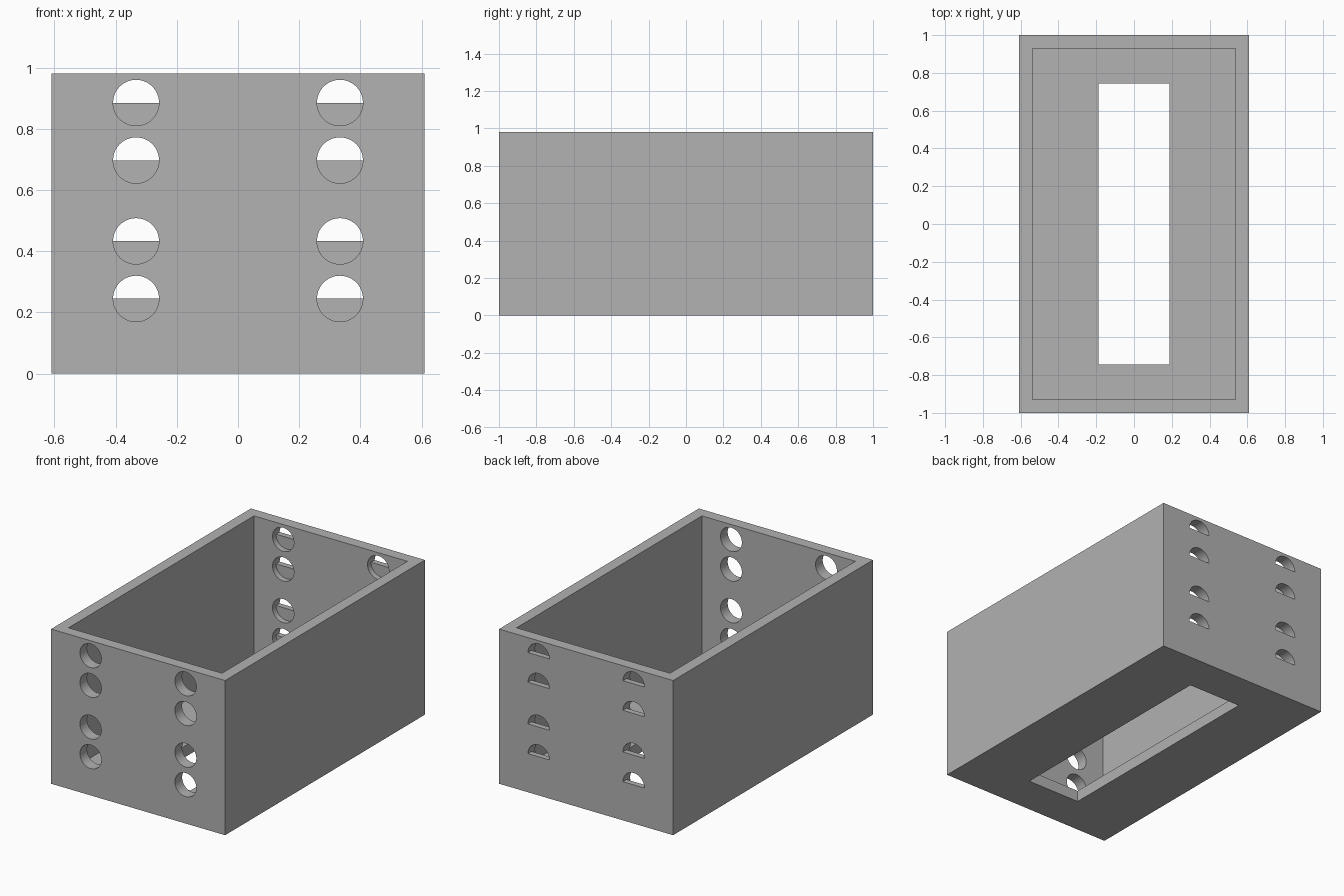
import bpy, bmesh, math

if "Cube" in bpy.data.objects:
    bpy.data.objects.remove(bpy.data.objects["Cube"], do_unlink=True)

W, L, H = 1.22, 2.0, 0.98      # outer size
T = 0.072                      # wall and floor thickness
R = 0.075                      # bore radius
BORE_X = 0.333
BORE_Z = (0.245, 0.433, 0.697, 0.885)
LEDGE_Y = L / 2 - T / 2        # lower half of each back bore stops here

grey = bpy.data.materials.new("grey")
grey.use_nodes = True
colour = (0.445, 0.445, 0.445, 1)
grey.diffuse_color = colour
grey.node_tree.nodes["Principled BSDF"].inputs["Base Color"].default_value = colour


def make_object(name, bm):
    bmesh.ops.recalc_face_normals(bm, faces=bm.faces)
    mesh = bpy.data.meshes.new(name)
    bm.to_mesh(mesh)
    bm.free()
    mesh.materials.append(grey)
    obj = bpy.data.objects.new(name, mesh)
    bpy.context.collection.objects.link(obj)
    return obj


def block(name, sx, sy, z0, z1):
    bm = bmesh.new()
    bmesh.ops.create_cube(bm, size=1)
    for v in bm.verts:
        v.co = (v.co.x * sx, v.co.y * sy, z0 + (v.co.z + 0.5) * (z1 - z0))
    return make_object(name, bm)


def bores(name, y0, y1, sweep, steps):
    """Grid of prisms along y whose section is an arc of the given sweep."""
    bm = bmesh.new()
    count = steps if sweep > 6 else steps + 1
    for x in (-BORE_X, BORE_X):
        for z in BORE_Z:
            arc = [(x + R * math.cos(sweep * i / steps), z + R * math.sin(sweep * i / steps))
                   for i in range(count)]
            face = bm.faces.new([bm.verts.new((px, y0, pz)) for px, pz in arc])
            out = bmesh.ops.extrude_face_region(bm, geom=[face], use_keep_orig=True)
            moved = [g for g in out["geom"] if isinstance(g, bmesh.types.BMVert)]
            bmesh.ops.translate(bm, verts=moved, vec=(0, y1 - y0, 0))
    return make_object(name, bm)


# Open box
box = block("open_box", W, L, 0, H)

# Cavity, floor slot, half-round back openings, full round bores
cutters = [
    block("cavity_cutter", W - 2 * T, L - 2 * T, T, H + T),
    block("slot_cutter", 0.374, 1.488, -T, 2 * T),
    bores("half_bore_cutter", L / 2 - 1.5 * T, L / 2 + T, math.pi, 32),
    bores("front_bore_cutter", -L / 2 - T, -L / 2 + 2 * T, 2 * math.pi, 64),
    bores("back_bore_cutter", L / 2 - 2 * T, LEDGE_Y, 2 * math.pi, 64),
]

bpy.ops.object.select_all(action="DESELECT")
box.select_set(True)
bpy.context.view_layer.objects.active = box
for cutter in cutters:
    cutter.hide_render = True
    mod = box.modifiers.new(cutter.name, "BOOLEAN")
    mod.operation = "DIFFERENCE"
    mod.solver = "EXACT"
    mod.object = cutter
    bpy.ops.object.modifier_apply(modifier=mod.name)
    bpy.data.objects.remove(cutter, do_unlink=True)

# Round bores smooth, everything else crisp
bpy.ops.object.shade_smooth_by_angle(angle=math.radians(30))
